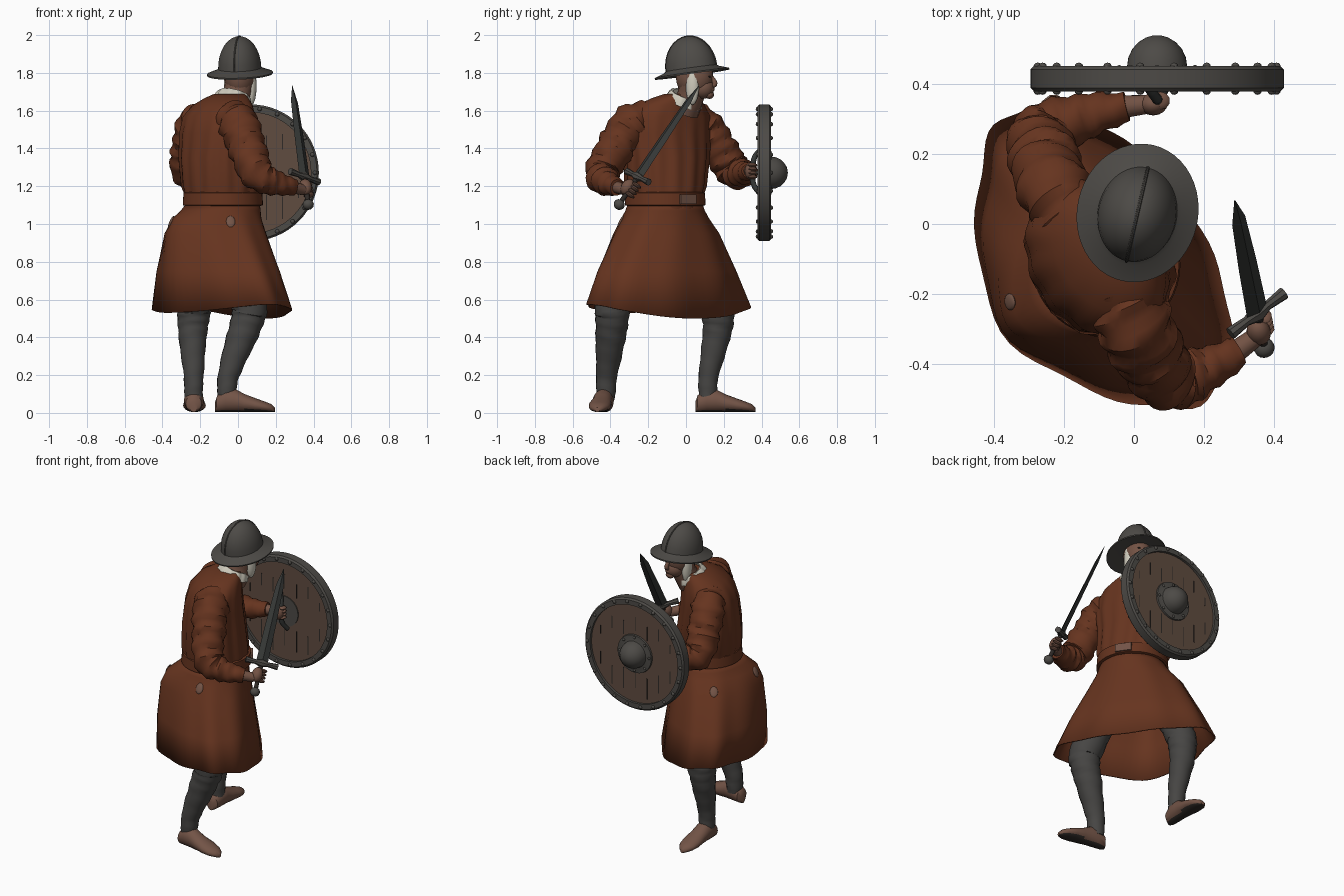
import bpy, bmesh
from math import sin, cos, pi, radians
from mathutils import Vector, Matrix, Quaternion
from mathutils.bvhtree import BVHTree

cube = bpy.data.objects.get("Cube")
if cube:
    bpy.data.objects.remove(cube)


def material(name, *rgb):
    m = bpy.data.materials.new(name)
    m.use_nodes = True
    m.diffuse_color = (*rgb, 1)
    bsdf = next(n for n in m.node_tree.nodes if n.type == 'BSDF_PRINCIPLED')
    bsdf.inputs["Base Color"].default_value = (*rgb, 1)
    bsdf.inputs["Roughness"].default_value = 0.8
    return m


CLOTH = material("russet cloth", .132, .034, .0135)
HOSE = material("grey hose", .062, .06, .057)
IRON = material("dull iron", .074, .069, .062)
BLADE = material("dark blade", .035, .038, .036)
WOOD = material("shield wood", .115, .072, .051)
SHOE = material("shoe leather", .17, .088, .062)
SKIN = material("skin", .17, .085, .058)
LINEN = material("pale linen", .62, .59, .5)
DARK = material("dark sole", .028, .023, .02)
UP = Vector((0, 0, 1))


def finish(name, bm, *mats, rule=None):
    bmesh.ops.recalc_face_normals(bm, faces=bm.faces)
    for f in bm.faces:
        f.smooth = True
        if rule:
            f.material_index = rule(f)
    for e in bm.edges:
        e.smooth = e.calc_face_angle(0) < 0.7
    me = bpy.data.meshes.new(name)
    bm.to_mesh(me)
    bm.free()
    for m in mats:
        me.materials.append(m)
    ob = bpy.data.objects.new(name, me)
    bpy.context.collection.objects.link(ob)
    return ob


def skin_loops(name, loops, *mats, closed=False, caps=True, rule=None):
    bm = bmesh.new()
    rows = [[bm.verts.new(p) for p in loop] for loop in loops]
    n = len(rows[0])
    pairs = list(zip(rows, rows[1:])) + ([(rows[-1], rows[0])] if closed else [])
    for lo, hi in pairs:
        for i in range(n):
            j = (i + 1) % n
            bm.faces.new((lo[i], lo[j], hi[j], hi[i]))
    if caps and not closed:
        bm.faces.new(rows[0])
        bm.faces.new(rows[-1])
    return finish(name, bm, *mats, rule=rule)


def loft(name, rings, *mats, n=32, turn=0, folds=0, wave=None, hem=0, bulge=0, frame=Matrix(), **kw):
    """Ellipse rings of (height, x, y, half length, half width); bulge deepens the back half."""
    loops = []
    for k, (z, x, y, a, b) in enumerate(rings):
        loop = []
        for i in range(n):
            t = 2 * pi * i / n
            s = 1 + (wave[k] * cos(folds * t + 1) if wave else 0)
            deep = 1 + bulge * min(1, k / 2) * min(0, sin(t)) ** 4
            p = Matrix.Rotation(turn, 3, 'Z') @ Vector((a * s * cos(t), b * s * deep * sin(t), 0))
            drop = hem * (sin(t) / 2 - cos(2 * t)) if k == len(rings) - 1 else 0
            loop.append(frame @ (p + Vector((x, y, z - drop))))
        loops.append(loop)
    return skin_loops(name, loops, *mats, **kw)


def tube(name, pts, radii, mat, n=16, steps=1, wrinkle=0):
    """Round limb along a smooth path, with optional cloth wrinkles."""
    P = [Vector(p) for p in pts]
    E = [2 * P[0] - P[1]] + P + [2 * P[-1] - P[-2]]
    path, rad = [], []
    for i in range(len(P) - 1):
        a, b, c, d = E[i:i + 4]
        for k in range(steps):
            u = k / steps
            path.append(b + (c - a) * u / 2 + (2 * a - 5 * b + 4 * c - d) * u * u / 2
                        + (3 * b - a - 3 * c + d) * u ** 3 / 2)
            rad.append(radii[i] * (1 - u) + radii[i + 1] * u)
    path.append(P[-1])
    rad.append(radii[-1])
    loops, q, prev = [], Quaternion(), UP
    for k, (p, r) in enumerate(zip(path, rad)):
        d = (path[min(k + 1, len(path) - 1)] - path[max(k - 1, 0)]).normalized()
        q = prev.rotation_difference(d) @ q
        prev = d
        loop = []
        for i in range(n):
            t = 2 * pi * i / n
            s = r * (1 + wrinkle * sin(1.9 * k + 2 * sin(t)) + wrinkle / 2 * sin(3 * t + k))
            loop.append(p + q @ Vector((s * cos(t), s * sin(t), 0)))
        loops.append(loop)
    return skin_loops(name, loops, mat)


def ball(name, at, size, mat, frame=Matrix(), seg=16):
    bm = bmesh.new()
    m = frame @ Matrix.Translation(at) @ Matrix.Diagonal((*size, 1))
    bmesh.ops.create_uvsphere(bm, u_segments=seg, v_segments=max(6, seg // 2), radius=1, matrix=m)
    return finish(name, bm, mat)


def box(name, at, size, mat, frame=Matrix()):
    bm = bmesh.new()
    bmesh.ops.create_cube(bm, size=1, matrix=frame @ Matrix.Translation(at) @ Matrix.Diagonal((*size, 1)))
    return finish(name, bm, mat)


def axes(origin, x, y, z):
    m = Matrix((x, y, z)).transposed().to_4x4()
    m.translation = origin
    return m


# Tunic: pleated bodice, belt and flared skirt, all turned with the hips
TURN = radians(-55)
loft("tunic_body", [(1.06, -.08, -.11, .2, .195), (1.14, -.08, -.11, .2, .195),
                    (1.2, -.09, -.11, .222, .2), (1.35, -.105, -.1, .235, .19),
                    (1.48, -.105, -.1, .25, .175), (1.57, -.1, -.09, .24, .16),
                    (1.63, -.08, -.08, .195, .135), (1.665, -.062, -.055, .14, .105),
                    (1.688, -.045, -.03, .09, .08)],
     CLOTH, n=84, turn=TURN, folds=14, wave=[0, .01, .025, .025, .02, .01, 0, 0, 0])
skirt = loft("tunic_skirt", [(1.11, -.08, -.11, .198, .193), (1.07, -.085, -.11, .215, .2),
                             (1.03, -.095, -.11, .24, .21), (.95, -.105, -.105, .298, .23),
                             (.75, -.095, -.105, .41, .25), (.545, -.078, -.095, .495, .268)],
             CLOTH, n=72, turn=TURN, folds=9, wave=[0, 0, .008, .015, .02, .02], hem=.03,
             bulge=.36, caps=False)
skirt.modifiers.new("thickness", 'SOLIDIFY').thickness = .008
loft("belt", [(z, -.08, -.11, .2 + g, .195 + g) for z, g in
              ((1.095, 0), (1.1, .016), (1.165, .012), (1.17, 0))], CLOTH, n=48, turn=TURN)
facing = Matrix.Translation((-.08, -.11, 1.132)) @ Matrix.Rotation(TURN, 4, 'Z')
box("belt_buckle", (0, .21, 0), (.1, .016, .05), SHOE, facing)

# Worn patches lying flat on the skirt
cloth = BVHTree.FromPolygons([v.co for v in skirt.data.vertices], [p.vertices for p in skirt.data.polygons])
for at in ((-.04, -.34, 1.01), (-.29, .12, 1.0), (-.33, -.22, 1.0)):
    spot, normal, *_ = cloth.find_nearest(at)
    side = UP.cross(normal).normalized()
    ball("worn_patch", (0, 0, 0), (.024, .034, .008), SHOE, axes(spot, side, normal.cross(side), normal))

# Legs and shoes
tube("left_leg", [(-.16, .03, .9), (-.225, .15, .6), (-.235, .17, .51), (-.24, .16, .4),
                  (-.235, .12, .2), (-.235, .115, .07)],
     [.1, .092, .088, .075, .053, .048], HOSE, steps=6, wrinkle=.03)
tube("right_leg", [(-.02, -.25, .9), (.055, -.38, .6), (.055, -.39, .51), (.015, -.4, .39),
                   (-.05, -.42, .2), (-.06, -.425, .07)],
     [.1, .098, .09, .08, .056, .048], HOSE, steps=6, wrinkle=.03)
for name, heel, aim in (("left_shoe", (-.235, .05, 0), (.02, 1, 0)),
                        ("right_shoe", (-.12, -.425, 0), (1, -.14, 0))):
    d = Vector(aim).normalized()
    sections = ((0, .02, .028), (.012, .042, .045), (.06, .052, .062), (.11, .052, .06), (.16, .054, .047),
                (.22, .06, .036), (.27, .052, .027), (.3, .034, .021), (.318, .012, .012))
    loft(name, [(s, 0, h + .004, w, h) for s, w, h in sections], SHOE, DARK, n=20,
         frame=axes(heel, UP.cross(d), UP, d), rule=lambda f: int(f.normal.z < -.75))

# Sleeves
tube("left_sleeve", [(-.17, 0, 1.56), (-.225, .09, 1.52), (-.255, .18, 1.39), (-.262, .255, 1.28),
                     (-.15, .305, 1.27), (-.02, .335, 1.28)],
     [.085, .1, .098, .09, .068, .042], CLOTH, n=24, steps=7, wrinkle=.075)
tube("right_sleeve", [(-.05, -.18, 1.56), (.0, -.285, 1.53), (.045, -.37, 1.41), (.1, -.445, 1.27),
                      (.19, -.42, 1.22), (.3, -.365, 1.195)],
     [.09, .107, .1, .09, .068, .043], CLOTH, n=24, steps=7, wrinkle=.075)

# Sword, aligned with its blade and crossguard
root, tip = Vector((.352, -.255, 1.25)), Vector((.287, .07, 1.735))
along = (tip - root).normalized()
across = Vector((.155, .095, -.085))
across = (across - along * across.dot(along)).normalized()
SWORD = axes(root, across, along.cross(across), along)
loft("sword_blade", [(0, 0, 0, .036, .015), (.25, 0, 0, .032, .013), (.48, 0, 0, .024, .01),
                     (.585, 0, 0, .001, .001)], BLADE, n=4, frame=SWORD)
guard = SWORD @ Matrix.Rotation(pi / 2, 4, 'Y')
loft("sword_guard", [(s, 0, 0, w, w) for s, w in ((-.1, .019), (-.04, .014), (0, .026), (.04, .014),
                                                  (.1, .019))], IRON, n=8, frame=guard)
tube("sword_grip", [SWORD @ Vector((0, 0, z)) for z in (0, -.16)], [.014, .013], DARK)
ball("sword_pommel", (0, 0, -.178), (.03, .03, .028), IRON, SWORD)

# Hands
tube("right_wrist", [(.27, -.38, 1.2), (.345, -.325, 1.18)], [.034, .028], SKIN)
ball("right_hand", (-.012, -.008, -.075), (.034, .036, .046), SKIN, SWORD)
tube("left_wrist", [(-.05, .333, 1.28), (.04, .342, 1.28)], [.034, .027], SKIN)
ball("left_hand", (.055, .342, 1.28), (.04, .032, .046), SKIN)
for k in range(4):
    ball("right_finger", (.02, .008, -.042 - .021 * k), (.026, .03, .011), SKIN, SWORD, 10)
    ball("left_finger", (.076, .352, 1.312 - .021 * k), (.027, .026, .011), SKIN, seg=10)

# Shield: plank disc, iron rim with studs, boss, grip
SHIELD = Matrix.Translation((.066, .415, 1.271)) @ Matrix.Rotation(-pi / 2, 4, 'X')


def disc(name, profile, mat, n=64, **kw):
    loft(name, [(h, 0, 0, r, r) for h, r in profile], mat, n=n, frame=SHIELD, **kw)


disc("shield_planks", [(-.02, .34), (.02, .34)], WOOD)
disc("shield_rim", [(-.036, .32), (.036, .32), (.036, .352), (.026, .362), (-.026, .362), (-.036, .352)],
     IRON, closed=True)
disc("shield_boss", [(.02, .125), (.03, .123), (.032, .092)]
     + [(.034 + .09 * sin(a), .086 * cos(a)) for a in (0, .3, .6, .9, 1.2, 1.4, 1.55)], IRON, n=40)
disc("boss_back_plate", [(-.026, .1), (-.018, .1)], IRON, n=32)
for side in (-1, 1):
    for k in range(-3, 4):
        x = k * .085
        half = (.315 ** 2 - x * x) ** .5
        for c, length in ((.5 + .1 * (k % 3), .45), (-.62 + .12 * (k % 2), .3)):
            box("plank_seam", (x, half * c, side * .0205), (.005, half * length, .002), DARK, SHIELD)
    for k in range(22):
        a = 2 * pi * k / 22
        ball("rim_stud", (.341 * cos(a), .341 * sin(a), side * .035), (.012, .012, .011), IRON, SHIELD, 8)
for k in range(8):
    a = 2 * pi * k / 8
    ball("boss_stud", (.108 * cos(a), .108 * sin(a), .031), (.009, .009, .008), IRON, SHIELD, 8)
tube("shield_grip", [(.04, .39, 1.39), (.065, .358, 1.34), (.07, .355, 1.22), (.09, .39, 1.16)],
     [.013, .015, .015, .013], BLADE, n=10, steps=3)

# Head, neck and collar
HEAD = Matrix.Translation((.012, .05, 1.75)) @ Matrix.Rotation(radians(-13), 4, 'Z')
tube("neck", [(-.03, -.01, 1.6), (-.005, .025, 1.68), (.01, .04, 1.76)], [.08, .072, .078], SKIN, steps=3)
ball("head", (0, -.005, .03), (.082, .1, .115), SKIN, HEAD, 24)
ball("jaw", (0, .04, -.03), (.06, .062, .058), SKIN, HEAD)
ball("chin", (0, .076, -.066), (.03, .024, .022), SKIN, HEAD)
ball("mouth", (0, .088, -.038), (.026, .016, .012), SKIN, HEAD)
tube("nose", [HEAD @ Vector(p) for p in ((0, .085, .035), (0, .106, -.005), (0, .094, -.02))],
     [.009, .014, .012], SKIN, n=10, steps=3)
for s in (-1, 1):
    ball("side_hair", (s * .062, -.002, -.02), (.026, .036, .1), LINEN, HEAD)
    ball("eye", (s * .032, .083, .03), (.011, .007, .005), DARK, HEAD, 10)
COLLAR = (Matrix.Translation((-.026, -.006, 1.665)) @ Matrix.Rotation(radians(-37), 4, 'Z')
          @ Matrix.Rotation(radians(-24), 4, 'X'))
loft("linen_collar", [(-.025, 0, 0, .104, .098), (.008, 0, 0, .096, .09), (.024, 0, 0, .086, .08),
                      (.022, 0, 0, .074, .07), (-.025, 0, 0, .076, .072)],
     LINEN, folds=11, wave=[.03, .03, .03, 0, 0], n=66, frame=COLLAR, closed=True)

# Brimmed helmet with a raised ridge
HELM = (Matrix.Translation((.01, .031, 1.803)) @ Matrix.Rotation(radians(-13), 4, 'Z')
        @ Matrix.Rotation(radians(8), 4, 'X'))
dome = [(.022 + .17 * sin(a), 0, 0, .113 * cos(a), .137 * cos(a)) for a in
        (0, .2, .4, .6, .8, 1, 1.2, 1.4, 1.55)]
loft("helmet", [(.0, 0, 0, .1, .12), (-.012, 0, 0, .172, .2), (-.004, 0, 0, .173, .201),
                (.014, 0, 0, .125, .15)] + dome, IRON, n=48, frame=HELM)
arch = [pi * k / 16 for k in range(17)]
tube("helmet_ridge", [HELM @ Vector((0, .137 * cos(a), .022 + .17 * sin(a))) for a in arch],
     [.005] * 17, IRON, n=8)
